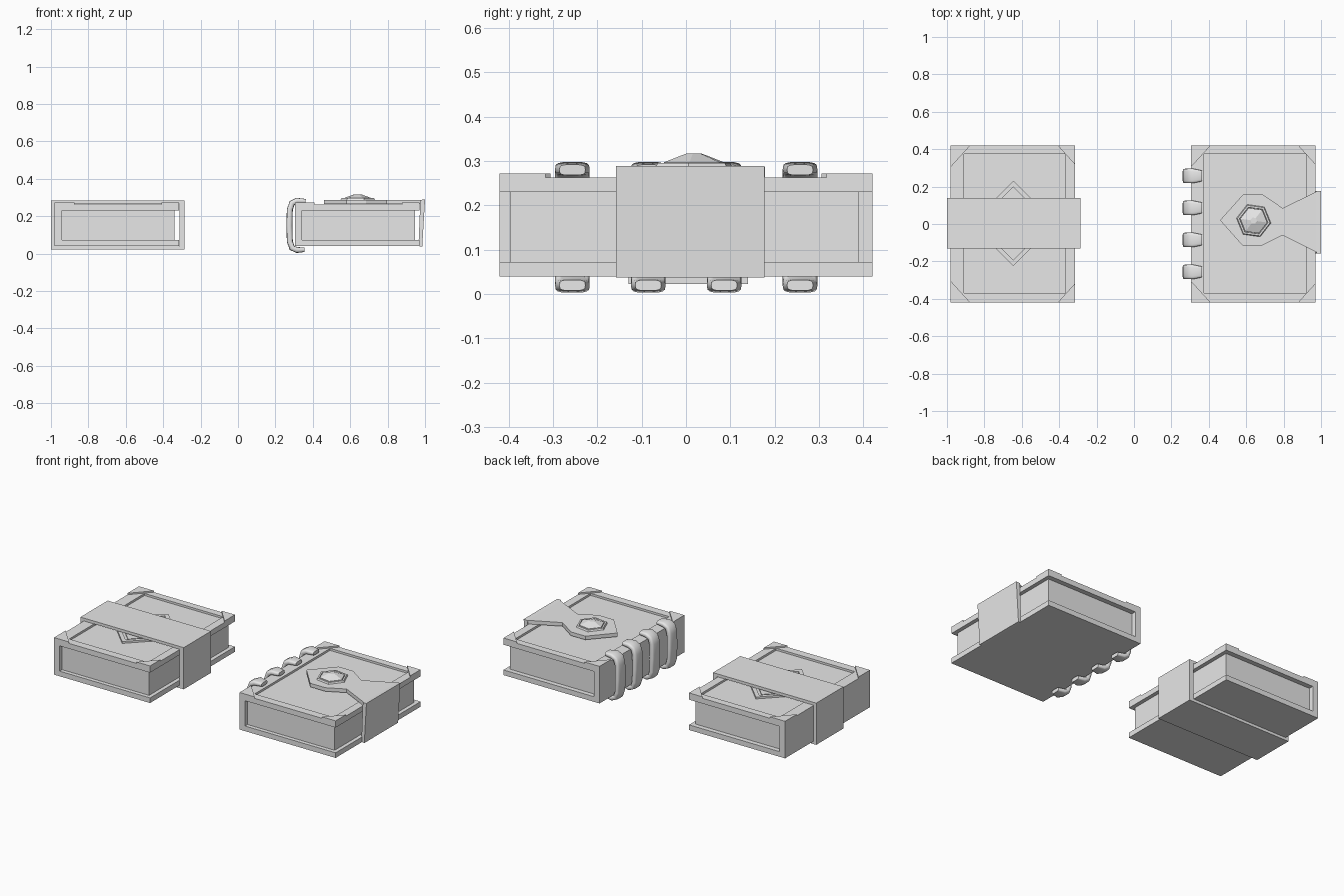
import bpy, bmesh, math
from mathutils import Vector

cube = bpy.data.objects.get("Cube")
if cube:
    bpy.data.objects.remove(cube, do_unlink=True)

GREY = (0.8, 0.8, 0.8, 1)
mat = bpy.data.materials.new("plain grey")
mat.use_nodes = True
mat.diffuse_color = GREY
mat.node_tree.nodes["Principled BSDF"].inputs["Base Color"].default_value = GREY


def finish(name, bm):
    bmesh.ops.recalc_face_normals(bm, faces=bm.faces)
    me = bpy.data.meshes.new(name)
    bm.to_mesh(me)
    bm.free()
    me.materials.append(mat)
    ob = bpy.data.objects.new(name, me)
    bpy.context.collection.objects.link(ob)
    return ob


def loft(name, rings, closed=False):
    """Skin equal-length point rings, capped or joined end to start."""
    bm = bmesh.new()
    vs = [[bm.verts.new(p) for p in r] for r in rings]
    n = len(vs[0])
    pairs = list(zip(vs, vs[1:]))
    if closed:
        pairs.append((vs[-1], vs[0]))
    for a, b in pairs:
        for i in range(n):
            j = (i + 1) % n
            bm.faces.new((a[i], a[j], b[j], b[i]))
    if not closed:
        bm.faces.new(vs[0])
        bm.faces.new(vs[-1])
    return finish(name, bm)


def prism(name, outline, z0, z1):
    return loft(name, [[(x, y, z) for x, y in outline] for z in (z0, z1)])


def box(name, x0, x1, y0, y1, z0, z1):
    return prism(name, [(x0, y0), (x1, y0), (x1, y1), (x0, y1)], z0, z1)


def polygon(cx, cy, r, sides, turn=0):
    return [(cx + r * math.cos(turn + math.tau * i / sides),
             cy + r * math.sin(turn + math.tau * i / sides)) for i in range(sides)]


def sweep_y(name, path, y0, y1):
    """Extrude a closed x-z outline along y."""
    return loft(name, [[(x, y, z) for x, z in path] for y in (y0, y1)])


W, H = 0.665, 0.42          # cover width, half length
Z0, Z1, Z2, Z3 = 0.04, 0.072, 0.23, 0.263


def book(tag, x):
    box(tag + "_back_cover", x, x + W, -H, H, Z0, Z1)
    box(tag + "_spine", x, x + 0.038, -H, H, Z1, Z2)
    box(tag + "_pages", x + 0.03, x + W - 0.024, -0.395, 0.39, Z1 - 0.002, Z2 + 0.002)

    # front cover with a sunken centre panel
    outer = [(x, -H), (x + W, -H), (x + W, H), (x, H)]
    a, b = x + 0.07, x + W - 0.05
    inner = [(a, -0.37), (b, -0.37), (b, 0.375), (a, 0.375)]
    loft(tag + "_front_cover", [[(px, py, z) for px, py in pts] for pts, z in
                                ((outer, Z2), (outer, Z3), (inner, Z3), (inner, 0.25))])

    # corner guards
    for cx, sx in ((x, 1), (x + W, -1)):
        for sy in (-1, 1):
            leg = 0.105 if sx > 0 else 0.093
            tri = [(cx, sy * H), (cx + sx * leg, sy * H), (cx, sy * (H - leg - 0.01))]
            prism(tag + "_corner_guard", tri, Z3 - 0.015, Z3 + 0.009)


# strapped book
AX = -0.98
book("strapped_book", AX)
band_out = [(-1.0, 0.023), (-0.285, 0.023), (-0.285, 0.284), (-1.0, 0.284)]
band_in = [(-0.98, 0.04), (-0.313, 0.04), (-0.313, 0.266), (-0.98, 0.266)]
loft("wrap_band", [[(x, y, z) for x, z in path] for path, y in
                   ((band_out, -0.13), (band_out, 0.14), (band_in, 0.14), (band_in, -0.13))],
     closed=True)

# diamond emblem frame under the band
big, small = polygon(-0.645, 0.003, 0.228, 4), polygon(-0.645, 0.003, 0.195, 4)
loft("diamond_frame", [[(x, y, z) for x, y in pts] for pts, z in
                       ((big, 0.249), (big, 0.262), (small, 0.262), (small, 0.249))], closed=True)
prism("diamond_plate", polygon(-0.645, 0.003, 0.17, 4), 0.249, 0.256)

# clasped book
book("clasped_book", 0.305)
clasp = [(0.46, 0.02), (0.58, -0.115), (0.685, -0.115), (0.795, -0.06), (0.985, -0.155),
         (0.985, 0.178), (0.795, 0.085), (0.685, 0.16), (0.585, 0.16)]
prism("clasp_flap", clasp, 0.264, 0.287)
sweep_y("clasp_side", [(0.965, 0.04), (0.985, 0.037), (1.0, 0.289), (0.975, 0.287)], -0.158, 0.177)

# gem and its bezel
def hexagon_ring(r, z):
    return [(x, y, z) for x, y in polygon(0.64, 0.018, r, 6, math.radians(172))]


loft("gem_bezel", [hexagon_ring(r, z) for r, z in
                   ((0.094, 0.285), (0.088, 0.296), (0.077, 0.296), (0.075, 0.285))])
loft("gem", [hexagon_ring(r, z) for r, z in
             ((0.073, 0.285), (0.073, 0.297), (0.018, 0.317))])

# rounded binding loops over the spine
centre = [(0.362, 0.28), (0.315, 0.282), (0.289, 0.27), (0.277, 0.235), (0.275, 0.15),
          (0.277, 0.065), (0.289, 0.03), (0.315, 0.019), (0.355, 0.02)]
for cy in (0.257, 0.086, -0.085, -0.256):
    pts = [Vector((x, 0, z)) for x, z in centre]
    rings = []
    for i, p in enumerate(pts):
        t = (pts[min(i + 1, len(pts) - 1)] - pts[max(i - 1, 0)]).normalized()
        side = Vector((t.z, 0, -t.x))
        end = 0.75 if i in (0, len(pts) - 1) else 1
        ring = []
        for k in range(16):
            # rounded rectangle section
            c, s = math.cos(math.tau * k / 16), math.sin(math.tau * k / 16)
            u = math.copysign(abs(c) ** 0.5, c) * 0.039 * end
            v = math.copysign(abs(s) ** 0.6, s) * 0.016 * end
            ring.append(p + side * v + Vector((0, cy + u, 0)))
        rings.append(ring)
    ob = loft("binding_loop", rings)
    bpy.ops.object.select_all(action='DESELECT')
    ob.select_set(True)
    bpy.context.view_layer.objects.active = ob
    bpy.ops.object.shade_smooth_by_angle(angle=math.radians(50))
